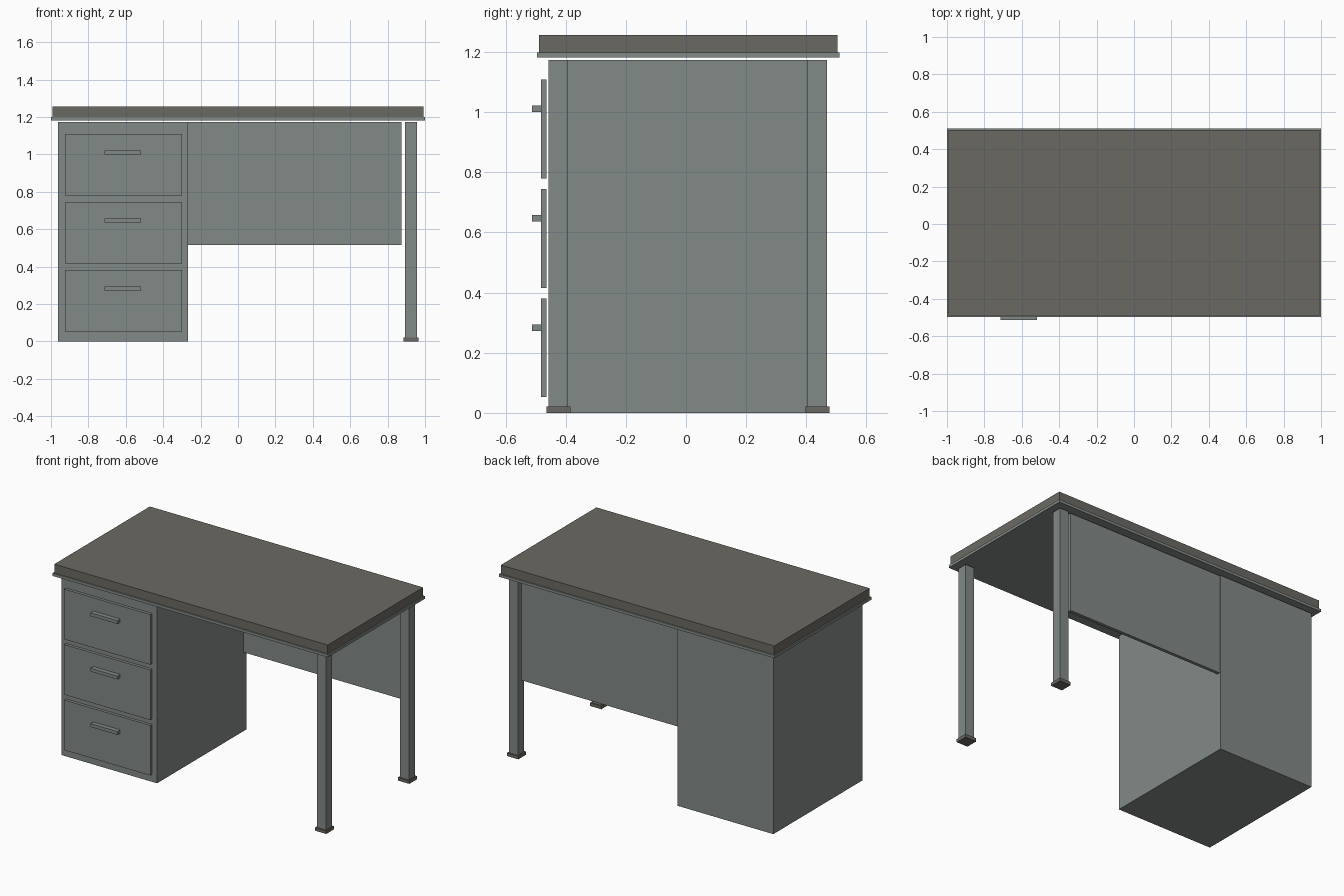
import bpy
import bmesh
from mathutils import Vector

if "Cube" in bpy.data.objects:
    bpy.data.objects.remove(bpy.data.objects["Cube"])


def material(name, rgb):
    m = bpy.data.materials.new(name)
    m.diffuse_color = (*rgb, 1.0)
    m.use_nodes = True
    m.node_tree.nodes["Principled BSDF"].inputs["Base Color"].default_value = m.diffuse_color
    return m


GREY = material("grey green metal", (0.225, 0.255, 0.245))
BROWN = material("dark grey brown", (0.147, 0.141, 0.122))


def box(name, x, y, z, mat):
    """Box from (min, max) ranges along each axis."""
    bm = bmesh.new()
    bmesh.ops.create_cube(bm, size=1.0)
    lo, hi = Vector((x[0], y[0], z[0])), Vector((x[1], y[1], z[1]))
    for v in bm.verts:
        v.co = Vector([lo[i] if v.co[i] < 0 else hi[i] for i in range(3)])
    mesh = bpy.data.meshes.new(name)
    bm.to_mesh(mesh)
    bm.free()
    mesh.materials.append(mat)
    ob = bpy.data.objects.new(name, mesh)
    bpy.context.collection.objects.link(ob)
    return ob


BODY_TOP = 1.174
FRONT, BACK = -0.457, 0.469

# Desk top and the thin trim sheet beneath it
box("desk_top", (-0.993, 0.993), (-0.488, 0.503), (1.199, 1.257), BROWN)
box("top_trim", (-1.0, 1.0), (-0.496, 0.511), (1.181, 1.199), GREY)

# Drawer cabinet
box("cabinet", (-0.963, -0.268), (FRONT, BACK), (0.0, BODY_TOP), GREY)

# Drawer fronts with bar handles
for i, z in enumerate((0.052, 0.416, 0.780)):
    box(f"drawer_front_{i + 1}", (-0.926, -0.300), (-0.482, -0.463),
        (z, z + 0.329), GREY)
    box(f"drawer_handle_{i + 1}", (-0.713, -0.518), (-0.512, -0.482),
        (z + 0.220, z + 0.242), GREY)

# Modesty panel, set in slightly from the cabinet back
box("back_panel", (-0.268, 0.873), (0.441, 0.462), (0.517, BODY_TOP), GREY)

# Legs with wider foot pads
for side, y0, y1 in (("front", FRONT, -0.392), ("back", 0.404, BACK)):
    box(f"{side}_leg", (0.893, 0.958), (y0, y1), (0.02, BODY_TOP), GREY)
    box(f"{side}_foot", (0.884, 0.966), (y0 - 0.007, y1 + 0.008), (0.0, 0.021), BROWN)
